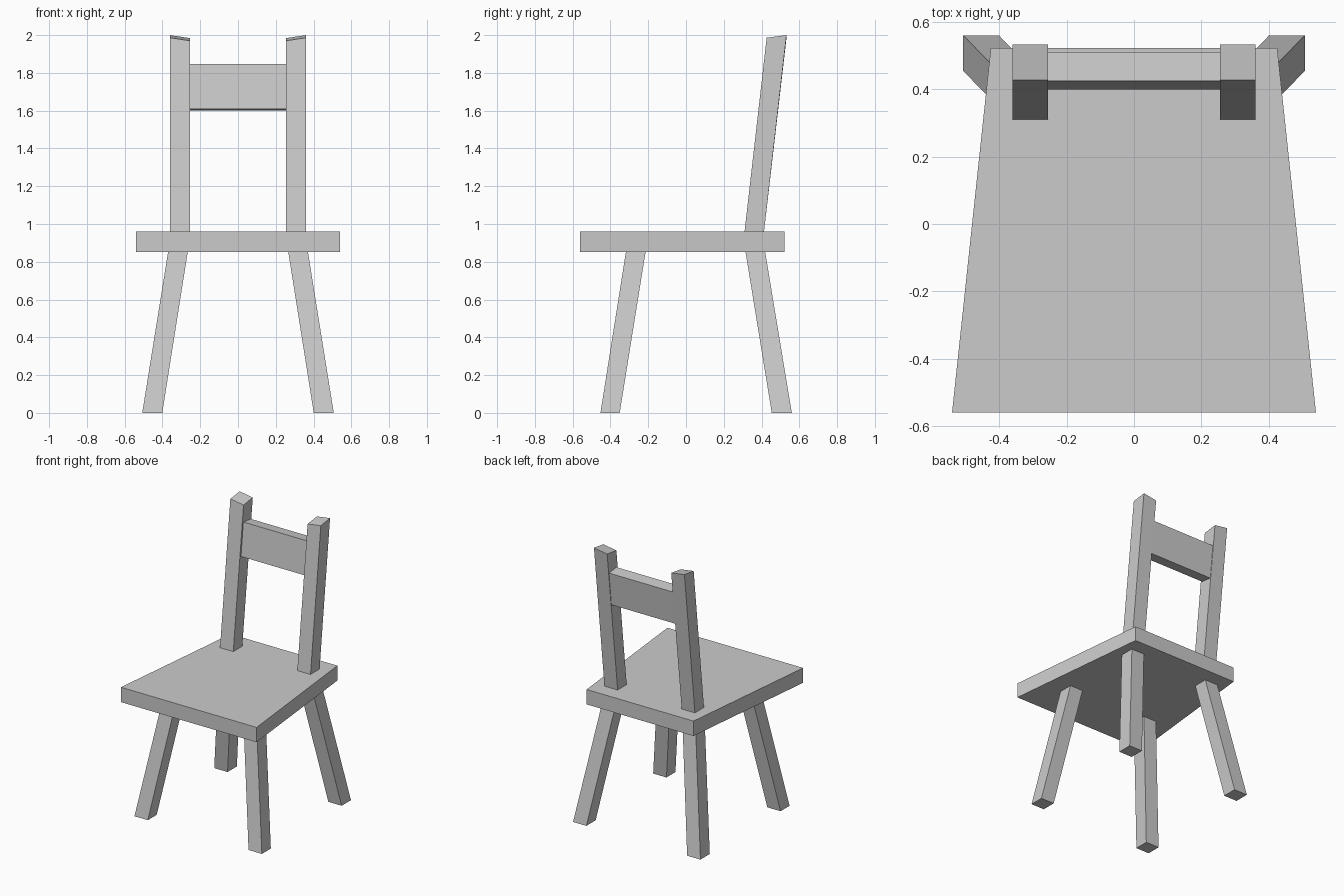
import bpy, bmesh

if "Cube" in bpy.data.objects:
    bpy.data.objects.remove(bpy.data.objects["Cube"])


def loft(name, bottom, top, mirror=False):
    """Solid between two four-cornered loops, optionally mirrored in x."""
    bm = bmesh.new()
    b = [bm.verts.new(p) for p in bottom]
    t = [bm.verts.new(p) for p in top]
    bm.faces.new(b[::-1])
    bm.faces.new(t)
    for i in range(4):
        j = (i + 1) % 4
        bm.faces.new((b[i], b[j], t[j], t[i]))
    bmesh.ops.recalc_face_normals(bm, faces=bm.faces)
    mesh = bpy.data.meshes.new(name)
    bm.to_mesh(mesh)
    bm.free()
    obj = bpy.data.objects.new(name, mesh)
    bpy.context.collection.objects.link(obj)
    if mirror:
        obj.modifiers.new("Mirror", 'MIRROR')
    return obj


def rect(x0, x1, y0, y1, z):
    return [(x0, y0, z), (x1, y0, z), (x1, y1, z), (x0, y1, z)]


# Tapered seat, wider at the front
def seat_loop(z):
    return [(-0.54, -0.56, z), (0.54, -0.56, z), (0.425, 0.522, z), (-0.425, 0.522, z)]


SEAT_LOW, SEAT_HIGH = 0.853, 0.96
loft("seat", seat_loop(SEAT_LOW), seat_loop(SEAT_HIGH))

# Splayed legs
for name, foot_y, top_y in (("front_legs", (-0.453, -0.351), (-0.318, -0.214)),
                            ("back_legs", (0.454, 0.56), (0.315, 0.419))):
    loft(name, rect(0.401, 0.507, *foot_y, 0), rect(0.266, 0.37, *top_y, SEAT_LOW), mirror=True)

# Leaning back posts with slanted tops, highest at the outer back corner
loft("back_posts", rect(0.255, 0.36, 0.31, 0.413, SEAT_HIGH),
     [(0.255, 0.427, 1.97), (0.36, 0.427, 1.986), (0.36, 0.532, 2.0), (0.255, 0.532, 1.984)],
     mirror=True)

# Back rail, leaning with the posts
W = 0.256
loft("back_rail",
     [(-W, 0.399, 1.61), (W, 0.399, 1.61), (W, 0.484, 1.60), (-W, 0.484, 1.60)],
     [(-W, 0.425, 1.848), (W, 0.425, 1.848), (W, 0.51, 1.838), (-W, 0.51, 1.838)])
